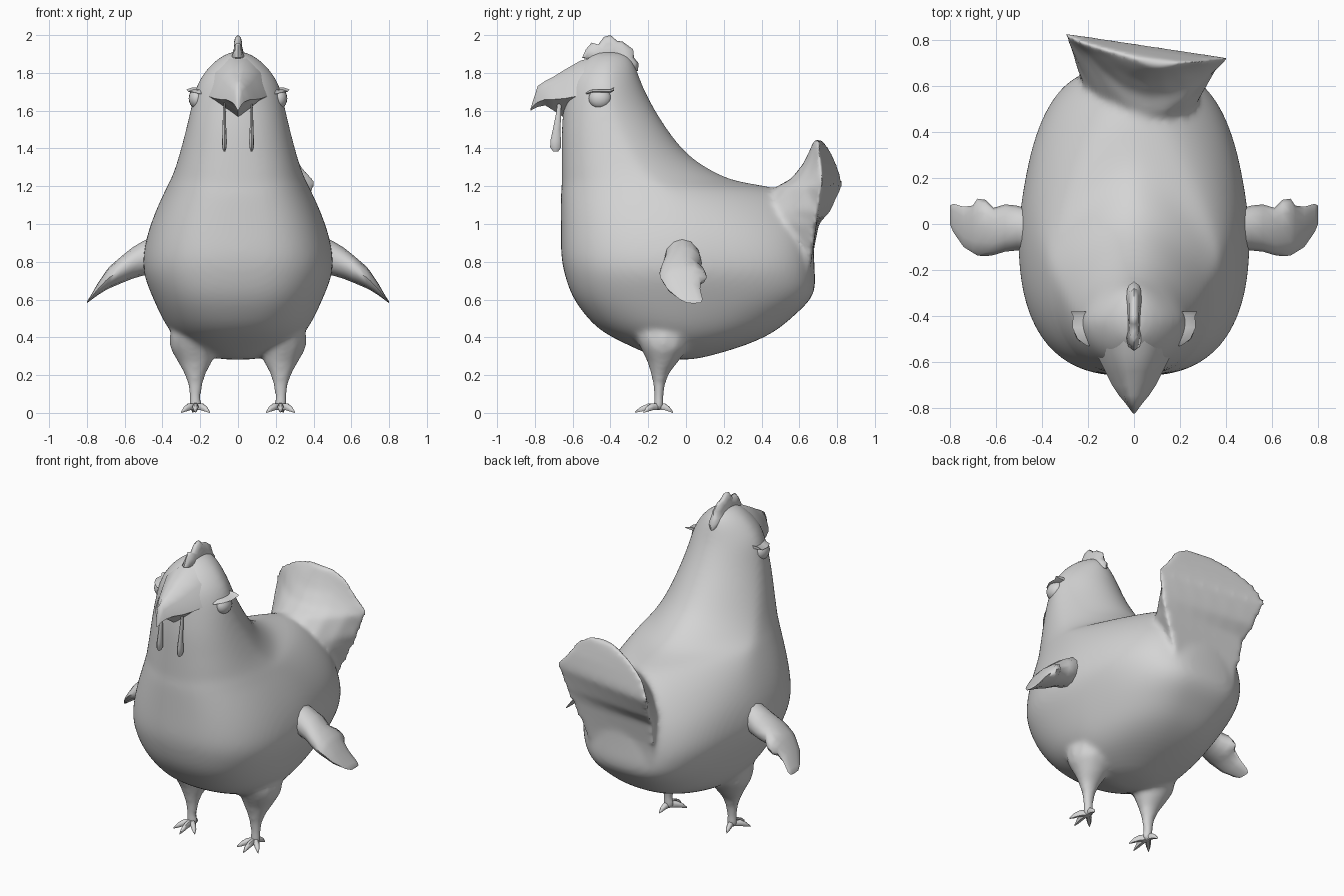
import bpy, bmesh, math
from mathutils import Vector

grey = bpy.data.materials.new("plain_grey")
grey.diffuse_color = (0.66, 0.66, 0.66, 1)


def finish(name, bm, angle=60):
    bmesh.ops.recalc_face_normals(bm, faces=bm.faces)
    me = bpy.data.meshes.new(name)
    bm.to_mesh(me)
    bm.free()
    me.materials.append(grey)
    ob = bpy.data.objects.new(name, me)
    bpy.context.collection.objects.link(ob)
    bpy.ops.object.select_all(action='DESELECT')
    ob.select_set(True)
    bpy.context.view_layer.objects.active = ob
    bpy.ops.object.shade_smooth_by_angle(angle=math.radians(angle))
    return ob


def loft(name, rings, angle=60):
    """Skin a list of equal-length point rings and cap both ends."""
    bm = bmesh.new()
    loops = [[bm.verts.new(p) for p in ring] for ring in rings]
    n = len(loops[0])
    for a, b in zip(loops, loops[1:]):
        for i in range(n):
            j = (i + 1) % n
            bm.faces.new((a[i], a[j], b[j], b[i]))
    bm.faces.new(loops[0])
    bm.faces.new(loops[-1])
    return finish(name, bm, angle)


def oval(n, front=2.0, back=None):
    """Unit superellipse points, with separate squareness for each half."""
    out = []
    for i in range(n):
        t = 2 * math.pi * i / n
        c, s = math.cos(t), math.sin(t)
        p = back if back and s > 0 else front
        out.append((math.copysign(abs(c) ** (2 / p), c), math.copysign(abs(s) ** (2 / p), s)))
    return out


# Body, neck and head: z, front y, back y, half width, y of widest point,
# front squareness, back squareness
body = [
    (0.28, -0.12, 0.04, 0.10, -0.04, 2, 2), (0.31, -0.20, 0.16, 0.20, -0.03, 2, 2),
    (0.36, -0.31, 0.33, 0.295, 0, 2.2, 2.3), (0.43, -0.455, 0.48, 0.365, 0, 2.4, 2.7),
    (0.52, -0.54, 0.58, 0.415, 0, 2.6, 3.1), (0.62, -0.61, 0.69, 0.46, 0, 2.7, 3.3),
    (0.73, -0.645, 0.685, 0.505, 0, 2.7, 3.4), (0.82, -0.665, 0.68, 0.51, 0, 2.7, 3.3),
    (0.95, -0.665, 0.68, 0.485, 0, 2.7, 2.7), (1.08, -0.665, 0.66, 0.435, -0.06, 2.6, 2.0),
    (1.16, -0.665, 0.58, 0.397, -0.12, 2.5, 1.65), (1.20, -0.66, 0.45, 0.378, -0.16, 2.5, 1.55),
    (1.225, -0.66, 0.25, 0.364, -0.20, 2.4, 1.6), (1.29, -0.66, 0.12, 0.336, -0.26, 2.4, 1.7),
    (1.37, -0.66, 0.00, 0.312, -0.31, 2.3, 1.85), (1.50, -0.66, -0.10, 0.277, -0.37, 2.2, 2),
    (1.62, -0.65, -0.175, 0.25, -0.41, 2, 2), (1.73, -0.64, -0.23, 0.226, -0.42, 1.8, 2),
    (1.80, -0.61, -0.255, 0.184, -0.42, 1.8, 2), (1.87, -0.54, -0.28, 0.12, -0.41, 1.8, 2),
    (1.915, -0.48, -0.33, 0.04, -0.40, 2, 2)]
torso = loft("body", [[(x * hw * (1 - 0.2 * max(y, 0)),
                        yc + y * ((yb - yc) if y > 0 else (yc - yf)), z)
                       for x, y in oval(32, p, q)] for z, yf, yb, hw, yc, p, q in body])
torso.modifiers.new("round", 'SUBSURF').levels = 2
bpy.ops.object.modifier_apply(modifier="round")
core = [torso]

# Tail fan: z, left end, right end, y of the bulging front, bulge fullness
tail = [(0.66, (-0.16, 0.66), (0.16, 0.66), 0.40, 0.8), (0.74, (-0.21, 0.665), (0.23, 0.655), 0.36, 0.8),
        (0.85, (-0.24, 0.675), (0.28, 0.67), 0.33, 0.8), (1.00, (-0.26, 0.705), (0.345, 0.69), 0.30, 0.85),
        (1.07, (-0.28, 0.77), (0.375, 0.70), 0.34, 1), (1.20, (-0.305, 0.83), (0.415, 0.72), 0.48, 1.2),
        (1.24, (-0.30, 0.825), (0.405, 0.72), 0.555, 1.2), (1.32, (-0.255, 0.80), (0.355, 0.715), 0.62, 1.2),
        (1.39, (-0.16, 0.77), (0.29, 0.705), 0.655, 1.2), (1.45, (-0.01, 0.725), (0.22, 0.70), 0.68, 1.2)]
rings = []
for z, l, r, front, full in tail:
    l, r = Vector((*l, z)), Vector((*r, z))
    back = [l.lerp(r, i / 6) for i in range(7)]
    bulge = []
    for i in range(1, 8):
        t = 1 - i / 8
        p = l.lerp(r, t)
        p.y += (front - (l.y + r.y) / 2) * math.sin(math.pi * t) ** full
        bulge.append(p)
    rings.append(back + bulge)
core.append(loft("tail_fan", rings))

# Beak: y, half width, bottom z, side z, top z
beak = [(-0.46, 0.195, 1.60, 1.70, 1.905), (-0.56, 0.165, 1.575, 1.68, 1.878),
        (-0.64, 0.125, 1.56, 1.665, 1.83), (-0.70, 0.095, 1.60, 1.66, 1.79),
        (-0.745, 0.065, 1.628, 1.66, 1.765), (-0.785, 0.032, 1.62, 1.645, 1.737),
        (-0.805, 0.018, 1.61, 1.63, 1.67), (-0.823, 0.004, 1.60, 1.605, 1.612)]
loft("beak", [[(hw, y, s), (hw * 0.7, y, s + (t - s) * 0.6), (hw * 0.25, y, t - (t - s) * 0.07),
               (-hw * 0.25, y, t - (t - s) * 0.07), (-hw * 0.7, y, s + (t - s) * 0.6),
               (-hw, y, s), (0, y, b)] for y, hw, b, s, t in beak], 50)

# Comb: outline swept sideways, thinner at the crest
outline = [(-0.55, 1.88), (-0.53, 1.925), (-0.50, 1.96), (-0.465, 1.95), (-0.435, 1.99),
           (-0.40, 2.0), (-0.365, 1.97), (-0.335, 1.965), (-0.28, 1.925), (-0.275, 1.88),
           (-0.25, 1.85), (-0.255, 1.81), (-0.29, 1.81), (-0.36, 1.85), (-0.46, 1.86)]
cy, cz = -0.40, 1.895
comb = []
for x, s in [(-1, 0.6), (-0.7, 0.88), (0, 1), (0.7, 0.88), (1, 0.6)]:
    comb.append([(x * (0.035 if z < 1.9 else 0.022), cy + (y - cy) * s, cz + (z - cz) * s)
                 for y, z in outline])
loft("comb", comb, 70)

TOES = [(0.225, -0.27), (0.15, -0.225), (0.30, -0.225), (0.24, -0.07)]

for side, m in (("left", -1), ("right", 1)):
    # Wing: x, front y, back y, bottom z, top z
    wing = [(0.44, -0.11, 0.06, 0.74, 0.94), (0.51, -0.115, 0.08, 0.725, 0.905),
            (0.56, -0.12, 0.085, 0.71, 0.875), (0.61, -0.135, 0.07, 0.69, 0.835),
            (0.645, -0.14, 0.105, 0.675, 0.805), (0.68, -0.137, 0.11, 0.66, 0.775),
            (0.70, -0.125, 0.08, 0.65, 0.75), (0.74, -0.10, 0.075, 0.625, 0.69),
            (0.785, -0.035, 0.088, 0.592, 0.612), (0.80, 0.0, 0.08, 0.58, 0.59)]
    loft(side + "_wing", [[(m * x, (f + b) / 2 + c * (b - f) / 2, (lo + hi) / 2 + s * (hi - lo) / 2)
                           for c, s in oval(12)] for x, f, b, lo, hi in wing])

    # Leg and thigh: z, inner x, outer x, front y, back y
    leg = [(0.56, 0.16, 0.32, -0.24, 0.0), (0.47, 0.14, 0.345, -0.26, 0.02),
           (0.40, 0.12, 0.365, -0.27, 0.03), (0.34, 0.118, 0.36, -0.24, 0.01),
           (0.27, 0.135, 0.32, -0.205, -0.04), (0.21, 0.168, 0.287, -0.187, -0.088),
           (0.15, 0.185, 0.267, -0.175, -0.11), (0.09, 0.195, 0.258, -0.17, -0.118),
           (0.04, 0.19, 0.26, -0.175, -0.115), (0.012, 0.195, 0.255, -0.17, -0.12)]
    core.append(loft(side + "_leg", [
        [(m * ((a + b) / 2 + c * (b - a) / 2), (f + k) / 2 + s * (k - f) / 2, z)
         for c, s in oval(12)] for z, a, b, f, k in leg]))

    # Toes: tapering, arched claws
    base = Vector((0.225, -0.145, 0))
    for i, (tx, ty) in enumerate(TOES):
        tip = Vector((tx, ty, 0))
        across = Vector((-(tip - base).y, (tip - base).x, 0)).normalized()
        rings = []
        for t, w, z, h in [(0, 0.018, 0.035, 0.02), (0.45, 0.017, 0.032, 0.02),
                           (0.75, 0.013, 0.02, 0.015), (1, 0.002, 0.004, 0.004)]:
            c = base.lerp(tip, t)
            ring = [c + across * (w * a) + Vector((0, 0, z + h * b)) for a, b in oval(6)]
            rings.append([(m * p.x, p.y, p.z) for p in ring])
        loft(f"{side}_toe_{i + 1}", rings)

    # Eye, flattened under a heavy lid
    bm = bmesh.new()
    bmesh.ops.create_uvsphere(bm, u_segments=16, v_segments=10, radius=1)
    for v in bm.verts:
        x, y, z = v.co
        v.co = (m * (0.218 + 0.043 * x), -0.455 + 0.06 * y, min(1.665 + 0.055 * z, 1.70))
    finish(side + "_eye", bm, 40)

    # Thin upper eyelid with an outward flick
    lid = [(-0.53, 0.205, 1.688), (-0.50, 0.245, 1.698), (-0.45, 0.268, 1.70),
           (-0.40, 0.265, 1.70), (-0.38, 0.275, 1.71)]
    loft(side + "_eyelid", [[(m * 0.18, y, z + 0.014), (m * (x - 0.03), y, z + 0.012),
                             (m * x, y, z + 0.002), (m * (x - 0.02), y, z - 0.004),
                             (m * 0.18, y, z - 0.004)] for y, x, z in lid], 40)

    # Wattle: z, y, half width, half depth
    wattle = [(1.64, -0.67, 0.005, 0.01), (1.58, -0.675, 0.008, 0.014),
              (1.50, -0.685, 0.01, 0.02), (1.44, -0.69, 0.013, 0.028),
              (1.405, -0.69, 0.012, 0.029), (1.385, -0.69, 0.005, 0.014)]
    loft(side + "_wattle", [[(m * 0.072 + c * w, y + s * d, z) for c, s in oval(8)]
                            for z, y, w, d in wattle])

# Fuse body, tail and legs into one softly blended skin
bpy.ops.object.select_all(action='DESELECT')
for ob in core:
    ob.select_set(True)
bpy.context.view_layer.objects.active = torso
bpy.ops.object.join()
fuse = torso.modifiers.new("fuse", 'REMESH')
fuse.mode = 'VOXEL'
fuse.voxel_size = 0.015
fuse.use_smooth_shade = True
soften = torso.modifiers.new("soften", 'SMOOTH')
soften.factor = 0.5
soften.iterations = 12
